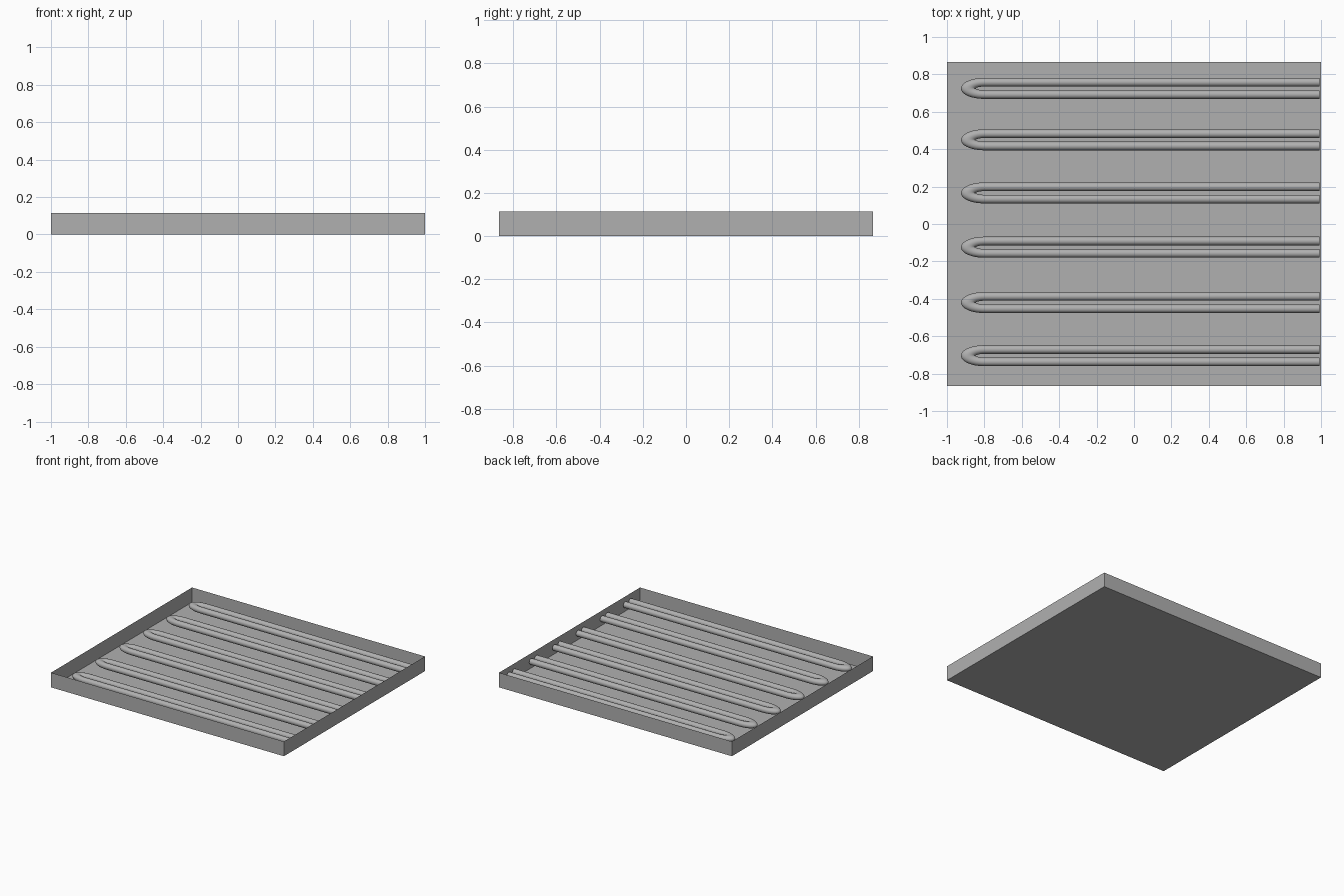
import bpy, bmesh, math

if "Cube" in bpy.data.objects:
    bpy.data.objects.remove(bpy.data.objects["Cube"])

HX, HY, H = 1.0, 0.865, 0.114      # tray half sizes and height
PIPE_R, BEND_R, PIPE_Z = 0.023, 0.033, 0.057
STRETCH = 1.7                      # the loops are stretched lengthwise
BEND_X, BEND_LEN, END_X = -0.80, 0.086, 0.993

# Mid-grey metal
grey = bpy.data.materials.new("dark_grey")
grey.diffuse_color = (0.435, 0.435, 0.435, 1)
grey.use_nodes = True
grey.node_tree.nodes["Principled BSDF"].inputs["Base Color"].default_value = grey.diffuse_color

# Open tray of thin sheet
bm = bmesh.new()
bmesh.ops.create_cube(bm, size=1)
for v in bm.verts:
    v.co = (v.co.x * 2 * HX, v.co.y * 2 * HY, (v.co.z + 0.5) * H)
bm.normal_update()
top = [f for f in bm.faces if f.normal.z > 0.9]
bmesh.ops.delete(bm, geom=top, context='FACES_ONLY')
mesh = bpy.data.meshes.new("tray")
bm.to_mesh(mesh)
bm.free()
mesh.materials.append(grey)
bpy.context.collection.objects.link(bpy.data.objects.new("tray", mesh))


def hairpin_pipe(name, y):
    """Round pipe running in, around a long half-ellipse bend, and back out."""
    end = (END_X - BEND_X) / STRETCH
    pts = [(end, BEND_R)]
    n = 20
    for i in range(n + 1):
        a = math.pi / 2 + math.pi * i / n
        pts.append((BEND_LEN / STRETCH * math.cos(a), BEND_R * math.sin(a)))
    pts.append((end, -BEND_R))
    cu = bpy.data.curves.new(name, 'CURVE')
    cu.dimensions = '3D'
    cu.bevel_depth = PIPE_R
    cu.bevel_resolution = 4
    cu.use_fill_caps = True
    cu.materials.append(grey)
    sp = cu.splines.new('POLY')
    sp.points.add(len(pts) - 1)
    for p, (px, py) in zip(sp.points, pts):
        p.co = (px, py, 0, 1)
    ob = bpy.data.objects.new(name, cu)
    bpy.context.collection.objects.link(ob)
    ob.location = (BEND_X, y, PIPE_Z)
    ob.scale = (STRETCH, 1, 1)
    bpy.ops.object.select_all(action='DESELECT')
    ob.select_set(True)
    bpy.context.view_layer.objects.active = ob
    bpy.ops.object.convert(target='MESH')
    bpy.ops.object.shade_smooth_by_angle(angle=math.radians(40))


# Six heating loops across the tray
for i, y in enumerate((0.725, 0.45, 0.166, -0.124, -0.42, -0.704)):
    hairpin_pipe(f"pipe_loop_{i + 1}", y)
